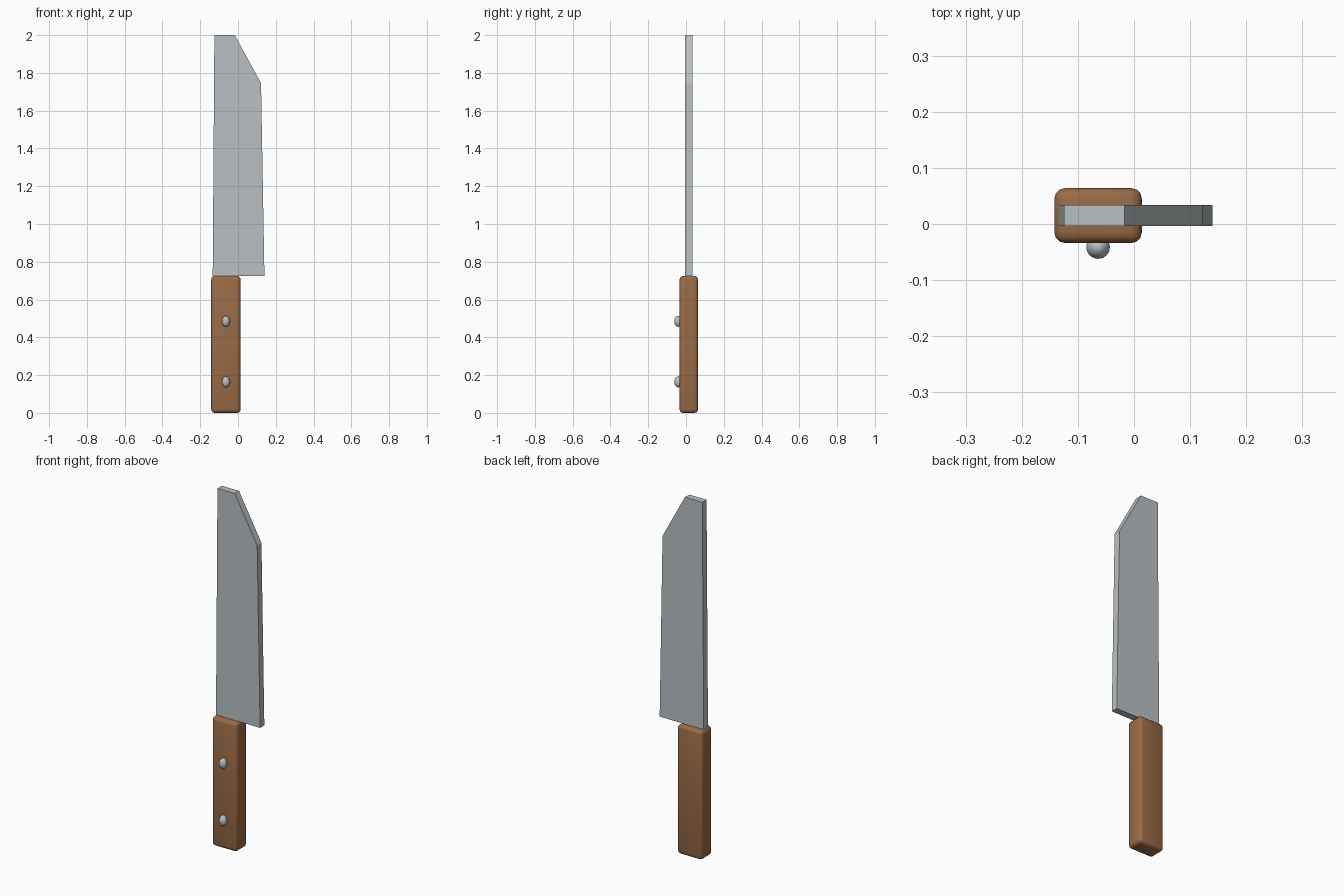
import bpy, bmesh

if "Cube" in bpy.data.objects:
    bpy.data.objects.remove(bpy.data.objects["Cube"])

MID_Y = 0.015  # centre plane of blade and handle


def material(name, colour):
    mat = bpy.data.materials.new(name)
    mat.diffuse_color = (*colour, 1)
    mat.use_nodes = True
    mat.node_tree.nodes["Principled BSDF"].inputs["Base Color"].default_value = mat.diffuse_color
    return mat


steel = material("steel grey", (0.48, 0.53, 0.555))
wood = material("brown wood", (0.32, 0.147, 0.062))


def add_object(name, bm, mat):
    bmesh.ops.recalc_face_normals(bm, faces=bm.faces)
    mesh = bpy.data.meshes.new(name)
    bm.to_mesh(mesh)
    bm.free()
    mesh.materials.append(mat)
    obj = bpy.data.objects.new(name, mesh)
    bpy.context.collection.objects.link(obj)
    return obj


def smooth(obj, angle):
    bpy.ops.object.select_all(action='DESELECT')
    obj.select_set(True)
    bpy.context.view_layer.objects.active = obj
    bpy.ops.object.shade_smooth_by_angle(angle=angle)


# Blade: flat profile extruded through its thickness
profile = [(-0.134, 0.725), (0.14, 0.725), (0.122, 1.745), (-0.017, 2.0), (-0.125, 2.0)]
thickness = 0.038
bm = bmesh.new()
face = bm.faces.new([bm.verts.new((x, MID_Y - thickness / 2, z)) for x, z in profile])
side = bmesh.ops.extrude_face_region(bm, geom=[face])
bmesh.ops.translate(bm, vec=(0, thickness, 0),
                    verts=[v for v in side["geom"] if isinstance(v, bmesh.types.BMVert)])
add_object("blade", bm, steel)

# Handle: box with rounded edges
bm = bmesh.new()
bmesh.ops.create_cube(bm, size=1)
bmesh.ops.scale(bm, vec=(0.156, 0.098, 0.725), verts=bm.verts)
bmesh.ops.translate(bm, vec=(-0.064, MID_Y, 0.3625), verts=bm.verts)
bmesh.ops.bevel(bm, geom=bm.edges[:], offset=0.019, segments=3, profile=0.5, affect='EDGES')
smooth(add_object("handle", bm, wood), 0.6)

# Rivets: slightly tall domes on the front of the handle
for label, z in (("lower", 0.164), ("upper", 0.485)):
    bm = bmesh.new()
    bmesh.ops.create_uvsphere(bm, u_segments=32, v_segments=16, radius=0.021)
    bmesh.ops.scale(bm, vec=(1, 1, 1.38), verts=bm.verts)
    bmesh.ops.translate(bm, vec=(-0.064, -0.041, z), verts=bm.verts)
    smooth(add_object(label + "_rivet", bm, steel), 1.0)
